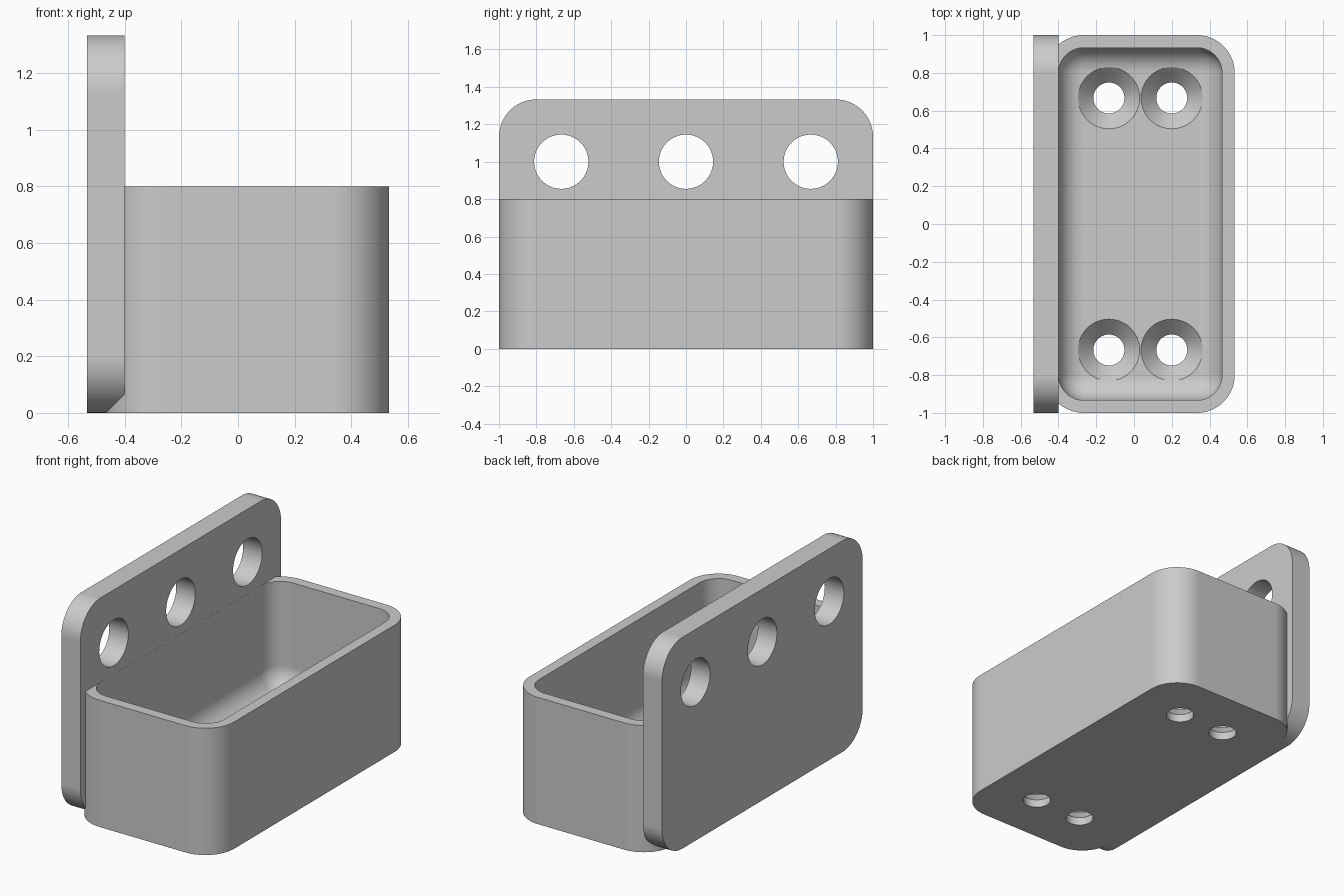
import bpy, bmesh
from math import pi, radians
from mathutils import Vector

cube = bpy.data.objects.get("Cube")
if cube:
    bpy.data.objects.remove(cube, do_unlink=True)

grey = bpy.data.materials.new("plain grey")
grey.use_nodes = True
colour = (0.6, 0.6, 0.6, 1)
grey.diffuse_color = colour
grey.node_tree.nodes["Principled BSDF"].inputs["Base Color"].default_value = colour


def finish(bm, name):
    bmesh.ops.recalc_face_normals(bm, faces=bm.faces)
    mesh = bpy.data.meshes.new(name)
    bm.to_mesh(mesh)
    bm.free()
    mesh.materials.append(grey)
    obj = bpy.data.objects.new(name, mesh)
    bpy.context.collection.objects.link(obj)
    return obj


def rounded_block(name, low, high, radius, choose, segments=16):
    """Block whose edges picked by choose(a, b) are rounded."""
    low, high = Vector(low), Vector(high)
    bm = bmesh.new()
    bmesh.ops.create_cube(bm, size=1)
    for v in bm.verts:
        v.co = (low + high) / 2 + v.co * (high - low)
    edges = [e for e in bm.edges if choose(e.verts[0].co, e.verts[1].co)]
    bmesh.ops.bevel(bm, geom=edges, offset=radius, offset_type='OFFSET',
                    segments=segments, profile=0.5, affect='EDGES')
    return finish(bm, name)


def lathe(name, profile, segments=64):
    """Solid turned around z from (radius, height) points."""
    bm = bmesh.new()
    verts = [bm.verts.new((r, 0, z)) for r, z in profile]
    edges = [bm.edges.new(pair) for pair in zip(verts, verts[1:])]
    bmesh.ops.spin(bm, geom=verts + edges, axis=(0, 0, 1), cent=(0, 0, 0),
                   angle=2 * pi, steps=segments)
    bmesh.ops.remove_doubles(bm, verts=bm.verts, dist=1e-5)
    return finish(bm, name)


def combine(target, tool, operation):
    mod = target.modifiers.new(operation.title(), 'BOOLEAN')
    mod.operation, mod.solver, mod.object = operation, 'EXACT', tool
    bpy.context.view_layer.update()
    bpy.context.view_layer.objects.active = target
    bpy.ops.object.modifier_apply(modifier=mod.name)
    bpy.data.objects.remove(tool, do_unlink=True)


wall, floor, back = 0.067, 0.133, -0.4
side, top, height = 0.533, 0.8, 1.333

# Tray body with rounded upright corners
tray = rounded_block("wall_mounted_tray", (back - wall, -1, 0), (side, 1, top), 0.2,
                     lambda a, b: abs(a.z - b.z) > 0.1)

# Mounting plate with rounded corners
plate = rounded_block("mounting_plate", (-side, -1, 0), (back, 1, height), 0.2,
                      lambda a, b: abs(a.x - b.x) > 0.1)
combine(tray, plate, 'UNION')

# Cavity with filleted corners and floor
cavity = rounded_block("cavity_cutter", (back + 0.0005, wall - 1, floor),
                       (side - wall, 1 - wall, top + 0.1), 0.133,
                       lambda a, b: min(a.z, b.z) < top)
combine(tray, cavity, 'DIFFERENCE')

# Round holes through the plate
for y in (-0.667, 0, 0.667):
    hole = lathe("plate_hole_cutter", [(0, -0.2), (0.145, -0.2), (0.145, 0.2), (0, 0.2)])
    hole.rotation_euler.y = pi / 2
    hole.location = (-0.467, y, 1)
    combine(tray, hole, 'DIFFERENCE')

# Countersunk screw holes in the floor
for x in (-0.133, 0.2):
    for y in (-0.667, 0.667):
        screw = lathe("countersink_cutter",
                      [(0, -0.1), (0.082, -0.1), (0.082, 0.05),
                       (0.163, floor), (0.163, 0.2), (0, 0.2)])
        screw.location = (x, y, 0)
        combine(tray, screw, 'DIFFERENCE')

# Smooth curved faces, keep hard edges crisp
bpy.ops.object.select_all(action='DESELECT')
tray.select_set(True)
bpy.context.view_layer.objects.active = tray
bpy.ops.object.shade_smooth_by_angle(angle=radians(30))
weighted = tray.modifiers.new("Weighted normals", 'WEIGHTED_NORMAL')
weighted.keep_sharp = True
